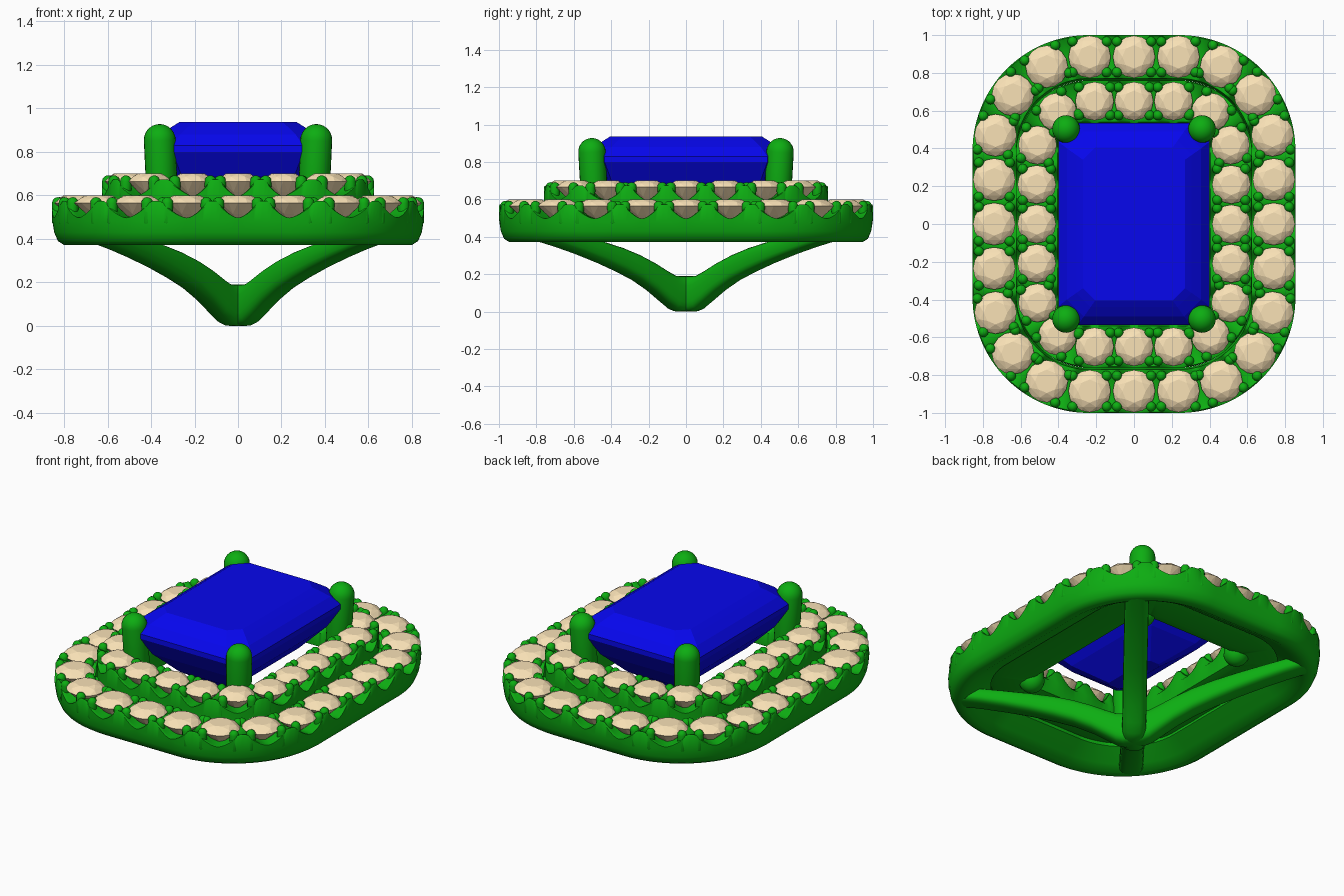
import bpy, bmesh, math
from mathutils import Vector

if "Cube" in bpy.data.objects:
    bpy.data.objects.remove(bpy.data.objects["Cube"])


def material(name, rgb):
    m = bpy.data.materials.new(name)
    m.diffuse_color = (*rgb, 1)
    m.use_nodes = True
    m.node_tree.nodes["Principled BSDF"].inputs["Base Color"].default_value = m.diffuse_color
    return m


GREEN = material("metal_green", (0.004, 0.42, 0.006))
BEIGE = material("gem_beige", (0.95, 0.76, 0.47))
BLUE = material("gem_blue", (0.002, 0.002, 0.85))


def finish(bm, name, mat, smooth=True):
    bmesh.ops.recalc_face_normals(bm, faces=bm.faces[:])
    me = bpy.data.meshes.new(name)
    bm.to_mesh(me)
    bm.free()
    ob = bpy.data.objects.new(name, me)
    bpy.context.collection.objects.link(ob)
    me.materials.append(mat)
    if smooth:
        me.polygons.foreach_set("use_smooth", [True] * len(me.polygons))
        me.set_sharp_from_angle(angle=math.radians(45))
    return ob


def loft(bm, rings, closed=False, caps=False):
    vs = [[bm.verts.new(p) for p in ring] for ring in rings]
    n = len(vs[0])
    for i in range(len(vs) if closed else len(vs) - 1):
        a, b = vs[i], vs[(i + 1) % len(vs)]
        for j in range(n):
            k = (j + 1) % n
            bm.faces.new((a[j], a[k], b[k], b[j]))
    if caps:
        bm.faces.new(vs[0])
        bm.faces.new(vs[-1])


def capsule(bm, p0, p1, r, seg=12):
    p0, p1 = Vector(p0), Vector(p1)
    rot = Vector((0, 0, 1)).rotation_difference(p1 - p0).to_matrix()
    for v in bmesh.ops.create_uvsphere(bm, u_segments=seg, v_segments=seg // 2 + 2, radius=r)["verts"]:
        end = p1 if v.co.z > -1e-5 else p0
        v.co = rot @ v.co + end


def quarter_length(hw, hh, r):
    return hw + hh - 2 * r + math.pi * r / 2


def path(s, hw, hh, r):
    """Point and outward normal at distance s along a rounded rectangle."""
    q = quarter_length(hw, hh, r)
    k = int(s // q) % 4
    u = s - (s // q) * q
    if k % 2:
        u = q - u
    a, arc = hw - r, math.pi * r / 2
    if u < a:
        p, n = (u, hh), (0, 1)
    elif u < a + arc:
        t = (u - a) / r
        n = (math.sin(t), math.cos(t))
        p = (a + r * n[0], hh - r + r * n[1])
    else:
        p, n = (hw, hh - r - (u - a - arc)), (1, 0)
    sx, sy = (1, 1, -1, -1)[k], (1, -1, -1, 1)[k]
    return Vector((p[0] * sx, p[1] * sy, 0)), Vector((n[0] * sx, n[1] * sy, 0))


def brilliant(bm, centre, R, crown, depth):
    pts = []
    for n, r, z, off in ((8, .55, crown, 0), (8, .82, crown * .6, .5), (16, 1, 0, 0), (8, .55, -depth * .5, .5), (1, 0, -depth, 0)):
        for i in range(n):
            a = math.tau * (i + off) / n
            pts.append(bm.verts.new(centre + Vector((r * R * math.cos(a), r * R * math.sin(a), z))))
    bmesh.ops.convex_hull(bm, input=pts)


def halo(name, hw, hh, r, count, top, wall, under, R, square=False):
    """Scalloped band, its round stones and four small prongs per stone."""
    total = 4 * quarter_length(hw, hh, r)
    step = total / count
    low = top - 0.088
    bands = (-1, -.85, -.5, 0, .5, .85, .95, 1)
    rings = []
    bm = bmesh.new()
    for i in range(count * 16):
        s = total * i / (count * 16)
        p, n = path(s, hw, hh, r)
        sharp = n / max(abs(n.x), abs(n.y)) - n

        def at(o, z):
            # the inner edge can be squared off into a rectangular opening
            extra = sharp * (r + o) if square and o < -wall * .9 else Vector()
            return p + n * o + extra + Vector((0, 0, z))

        t = abs((s / step + 0.5) % 1 - 0.5) * step
        f = min(1, t / (step * 0.41)) ** 1.6
        ring = []
        for b in bands:
            h = top - 0.008 - 0.03 * (1 - b * b) - (0.012 if abs(b) == 1 else 0)
            ring.append(at(wall * b, low + (h - low) * f))
        ring += [at(o, z) for o, z in under]
        rings.append(ring)
    loft(bm, rings, closed=True)
    finish(bm, name + "_band", GREEN)

    stones, prongs = bmesh.new(), bmesh.new()
    for i in range(count):
        p, n = path(i * step, hw, hh, r)
        tan = Vector((n.y, -n.x, 0))
        brilliant(stones, p + Vector((0, 0, top - 0.02)), R, 0.035, 0.10)
        for a in (-1, 1):
            for b in (-1, 1):
                d = (tan * a * 0.82 + n * b * 0.74) * R
                capsule(prongs, p + d + Vector((0, 0, top - .1)), p + d * .98 + Vector((0, 0, top - .02)), 0.027)
    finish(stones, name + "_stones", BEIGE, smooth=False)
    finish(prongs, name + "_prongs", GREEN)


# Two stepped halos of small stones, the inner one with a ledge under the centre stone
halo("outer_halo", .74, .885, .5, 24, .585, .115,
     ((.113, .48), (.105, .43), (.088, .39), (.06, .372), (.02, .372), (-.03, .40), (-.125, .46)), .112)
halo("inner_halo", .515, .65, .28, 20, .685, .11,
     ((.11, .57), (.11, .48), (.08, .47), (-.08, .47), (-.11, .475), (-.14, .485), (-.14, .57)), .102, square=True)

# Step-cut centre stone with clipped corners
bm = bmesh.new()
rings = []
for z, hw, hh, c in ((.45, .05, .18, .02), (.56, .21, .345, .05), (.69, .335, .47, .075), (.80, .40, .535, .10), (.83, .40, .535, .10),
                     (.88, .355, .49, .09), (.915, .305, .44, .075), (.937, .27, .405, .065)):
    rings.append([(hw - c, hh, z), (hw, hh - c, z), (hw, c - hh, z), (hw - c, -hh, z),
                  (c - hw, -hh, z), (-hw, c - hh, z), (-hw, hh - c, z), (c - hw, hh, z)])
loft(bm, rings, caps=True)
finish(bm, "centre_stone", BLUE, smooth=False)

# Four large corner prongs
bm = bmesh.new()
for sx in (-1, 1):
    for sy in (-1, 1):
        capsule(bm, (sx * .345, sy * .485, .50), (sx * .36, sy * .503, .855), .073, 24)
finish(bm, "corner_prongs", GREEN)

# Diagonal basket struts meeting at the foot: (fraction, lower z, upper z)
HALF = ((0, 0, .19), (.06, 0, .19), (.10, .012, .195), (.16, .05, .22), (.25, .108, .262),
        (.36, .165, .305), (.48, .212, .342), (.62, .26, .375), (.78, .308, .408), (.92, .345, .435), (1.05, .375, .46))
stations = [(-t, a, b) for t, a, b in HALF[:0:-1]] + list(HALF)
for name, side in (("strut_a", 1), ("strut_b", -1)):
    end = Vector((.6 * side, .74, 0))
    across = Vector((-end.y, end.x, 0)).normalized() * .068
    bm = bmesh.new()
    rings = []
    for t, lo, hi in stations:
        ring = []
        for j in range(20):
            c, s = math.cos(math.tau * j / 20), math.sin(math.tau * j / 20)
            c = math.copysign(abs(c) ** .65, c)
            s = math.copysign(abs(s) ** .65, s)
            ring.append(end * t + across * c + Vector((0, 0, (lo + hi) / 2 + (hi - lo) / 2 * s)))
        rings.append(ring)
    loft(bm, rings, caps=True)
    finish(bm, name, GREEN)
